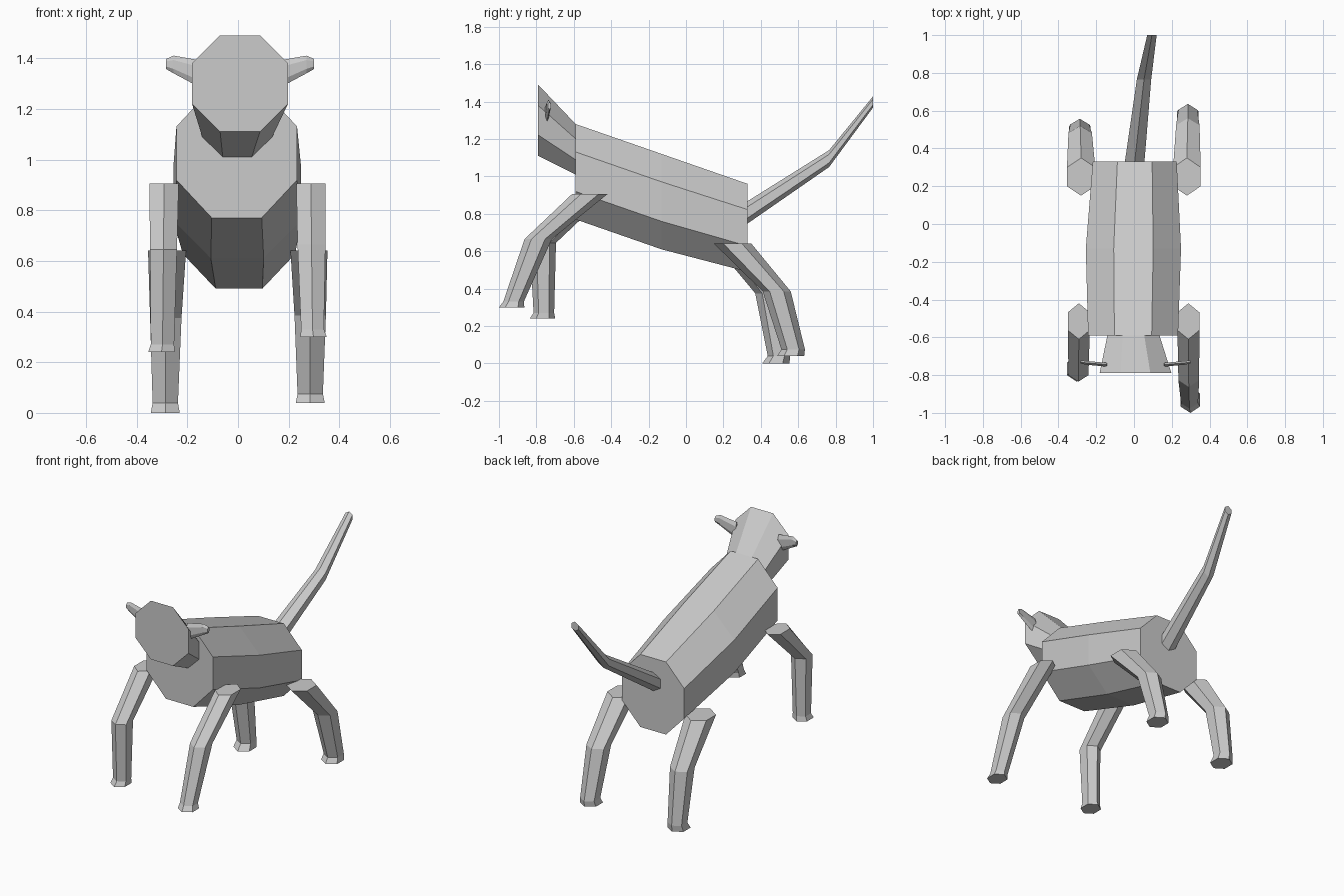
import bpy
import bmesh
from math import cos, sin, pi

cube = bpy.data.objects.get("Cube")
if cube:
    bpy.data.objects.remove(cube, do_unlink=True)

grey = bpy.data.materials.new("plain grey")
grey.use_nodes = True
colour = (0.6, 0.6, 0.6, 1)
grey.diffuse_color = colour
grey.node_tree.nodes["Principled BSDF"].inputs["Base Color"].default_value = colour


def loft(name, sections, sides, plane):
    """Skin flat-sided rings; a section is (centre, half width, half height).
    The plane gives the two axes in which each ring lies."""
    start = pi / sides if sides == 8 else pi / 6
    reach = cos(pi / sides)
    # hexagons point along the second axis, octagons are flat on all four sides
    reach_v = reach if sides == 8 else 1
    bm = bmesh.new()
    rings = []
    for centre, half_u, half_v in sections:
        ring = []
        for i in range(sides):
            a = start + 2 * pi * i / sides
            p = list(centre)
            p[plane[0]] += half_u * cos(a) / reach
            p[plane[1]] += half_v * sin(a) / reach_v
            ring.append(bm.verts.new(p))
        rings.append(ring)
    for r, s in zip(rings, rings[1:]):
        for i in range(sides):
            j = (i + 1) % sides
            bm.faces.new((r[i], r[j], s[j], s[i]))
    bm.faces.new(rings[0])
    bm.faces.new(rings[-1])
    bmesh.ops.recalc_face_normals(bm, faces=bm.faces)
    mesh = bpy.data.meshes.new(name)
    bm.to_mesh(mesh)
    bm.free()
    mesh.materials.append(grey)
    obj = bpy.data.objects.new(name, mesh)
    bpy.context.collection.objects.link(obj)
    return obj


XY, XZ, YZ = (0, 1), (0, 2), (1, 2)

# Torso, sloping down towards the rump
loft("body", [((-0.005, -0.59, 1.025), 0.238, 0.255),
              ((-0.003, -0.13, 0.865), 0.252, 0.255),
              ((0.004, 0.33, 0.725), 0.222, 0.235)], 8, XZ)

# Head, widening to a flat face
loft("head", [((-0.003, -0.59, 1.145), 0.138, 0.135),
              ((0.008, -0.79, 1.30), 0.19, 0.19)], 8, XZ)

# Thin ears
for side, name in ((1, "left_ear"), (-1, "right_ear")):
    loft(name, [((0.008 + side * 0.15, -0.745, 1.335), 0.01, 0.055),
                ((0.008 + side * 0.262, -0.735, 1.375), 0.01, 0.035),
                ((0.008 + side * 0.292, -0.73, 1.377), 0.008, 0.02)], 6, YZ)

# Legs: hip or shoulder, knee, ankle and foot
loft("left_front_leg", [((0.288, -0.515, 0.905), 0.058, 0.095),
                        ((0.29, -0.79, 0.665), 0.055, 0.073),
                        ((0.294, -0.922, 0.33), 0.045, 0.055),
                        ((0.298, -0.932, 0.30), 0.052, 0.068)], 6, XY)
loft("right_front_leg", [((-0.292, -0.515, 0.905), 0.058, 0.095),
                         ((-0.294, -0.765, 0.645), 0.053, 0.07),
                         ((-0.298, -0.76, 0.27), 0.046, 0.055),
                         ((-0.302, -0.767, 0.24), 0.052, 0.068)], 6, XY)
loft("left_back_leg", [((0.28, 0.25, 0.64), 0.073, 0.1),
                       ((0.285, 0.485, 0.385), 0.062, 0.075),
                       ((0.285, 0.573, 0.075), 0.05, 0.063),
                       ((0.285, 0.56, 0.04), 0.057, 0.072)], 6, XY)
loft("right_back_leg", [((-0.28, 0.25, 0.64), 0.075, 0.1),
                        ((-0.285, 0.445, 0.375), 0.062, 0.075),
                        ((-0.287, 0.497, 0.04), 0.05, 0.06),
                        ((-0.287, 0.48, 0)    , 0.057, 0.073)], 6, XY)

# Raised tail
loft("tail", [((0.003, 0.325, 0.805), 0.052, 0.06),
              ((0.053, 0.765, 1.095), 0.038, 0.045),
              ((0.095, 1.0, 1.398), 0.025, 0.03)], 6, XZ)
